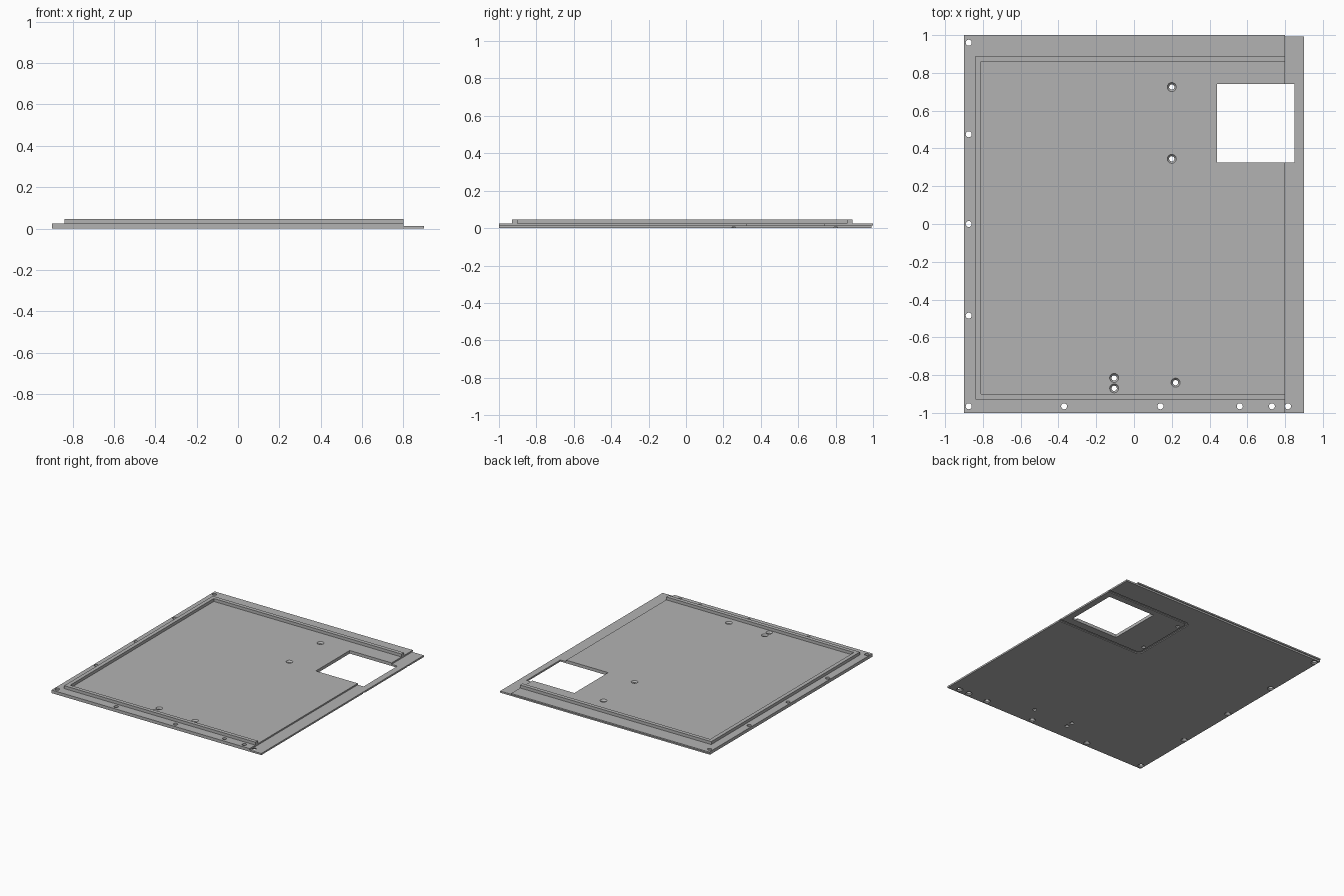
import bpy, bmesh
from math import sin, cos, pi

if "Cube" in bpy.data.objects:
    bpy.data.objects.remove(bpy.data.objects["Cube"])

# One plain grey
grey = bpy.data.materials.new("plain_grey")
grey.use_nodes = True
grey.diffuse_color = (0.45, 0.45, 0.45, 1)
grey.node_tree.nodes["Principled BSDF"].inputs["Base Color"].default_value = (0.45, 0.45, 0.45, 1)

LOW, TOP, RIM = 0.013, 0.024, 0.047   # overlap strip, plate and rib heights
EPS = 0.01


def make(name, bm):
    bmesh.ops.recalc_face_normals(bm, faces=bm.faces)
    mesh = bpy.data.meshes.new(name)
    bm.to_mesh(mesh)
    bm.free()
    mesh.materials.append(grey)
    obj = bpy.data.objects.new(name, mesh)
    bpy.context.collection.objects.link(obj)
    return obj


def prism(bm, outline, z0, z1):
    face = bm.faces.new([bm.verts.new((x, y, z0)) for x, y in outline])
    up = bmesh.ops.extrude_face_region(bm, geom=[face])["geom"]
    bmesh.ops.translate(bm, vec=(0, 0, z1 - z0), verts=[v for v in up if isinstance(v, bmesh.types.BMVert)])


def rect(x0, x1, y0, y1):
    return [(x0, y0), (x1, y0), (x1, y1), (x0, y1)]


def lathe(bm, x, y, profile, sides=24):
    """Closed spindle through (radius, z) pairs, used to drill holes."""
    rings = [[bm.verts.new((x + r * cos(2 * pi * i / sides), y + r * sin(2 * pi * i / sides), z))
              for i in range(sides)] for r, z in profile]
    for a, b in zip(rings, rings[1:]):
        for i in range(sides):
            j = (i + 1) % sides
            bm.faces.new((a[i], a[j], b[j], b[i]))
    bm.faces.new(rings[0])
    bm.faces.new(rings[-1])


def u_line(x0, x1, y0, y1, r):
    """Open U with its mouth at x1 and corners of radius r."""
    pts = [(x1, y1)]
    for cy, start in ((y1 - r, pi / 2), (y0 + r, pi)):
        steps = 6 if r else 0
        for i in range(steps + 1):
            a = start + pi / 2 * i / max(steps, 1)
            pts.append((x0 + r + r * cos(a), cy + r * sin(a)))
    return pts + [(x1, y0)]


def u_band(x0, x1, y0, y1, width, r=0):
    inner = u_line(x0 + width, x1, y0 + width, y1 - width, max(r - width, 0))
    return u_line(x0, x1, y0, y1, r) + inner[::-1]


def boolean(obj, bm, operation):
    tool = make("tool", bm)
    mod = obj.modifiers.new("boolean", "BOOLEAN")
    mod.operation, mod.object, mod.solver = operation, tool, "EXACT"
    bpy.context.view_layer.update()
    result = bpy.data.meshes.new_from_object(obj.evaluated_get(bpy.context.evaluated_depsgraph_get()))
    obj.modifiers.clear()
    obj.data = result
    bpy.data.objects.remove(tool)


# Panel: thick plate with a thin strip left along one side and a lip at the back
bm = bmesh.new()
prism(bm, rect(-0.9, 0.9, -1, 0.992), 0, LOW)
panel = make("panel", bm)
bm = bmesh.new()
prism(bm, rect(-0.9, 0.8, -1, 0.992), LOW / 2, TOP)
boolean(panel, bm, "UNION")
bm = bmesh.new()
prism(bm, rect(-0.9, 0.8, 0.9, 1), LOW, TOP)
boolean(panel, bm, "UNION")

# Window and the shallow seal groove around it on the underside
bm = bmesh.new()
prism(bm, rect(0.44, 0.85, 0.325, 0.74), -EPS, RIM)
prism(bm, u_band(0.155, 0.95, 0.245, 0.81, 0.02, 0.04), -EPS, 0.006)
boolean(panel, bm, "DIFFERENCE")

# Edge screw holes, countersunk below; inner screw holes, countersunk above
bm = bmesh.new()
edge = [(-0.875, y) for y in (0.96, 0.475, 0, -0.485, -0.965)]
edge += [(x, -0.965) for x in (-0.37, 0.14, 0.56, 0.73, 0.815)]
for x, y in edge:
    lathe(bm, x, y, [(0.024, -EPS), (0.024, 0), (0.016, 0.008), (0.016, RIM)])
for x, y in ((0.2, 0.725), (0.2, 0.345), (-0.105, -0.815), (-0.105, -0.87), (0.22, -0.84)):
    lathe(bm, x, y, [(0.014, -EPS), (0.014, 0.012), (0.024, TOP), (0.024, RIM)])
boolean(panel, bm, "DIFFERENCE")

# Raised rib running round three sides
bm = bmesh.new()
prism(bm, u_band(-0.84, 0.8, -0.93, 0.89, 0.03), TOP, RIM)
make("rib", bm)
